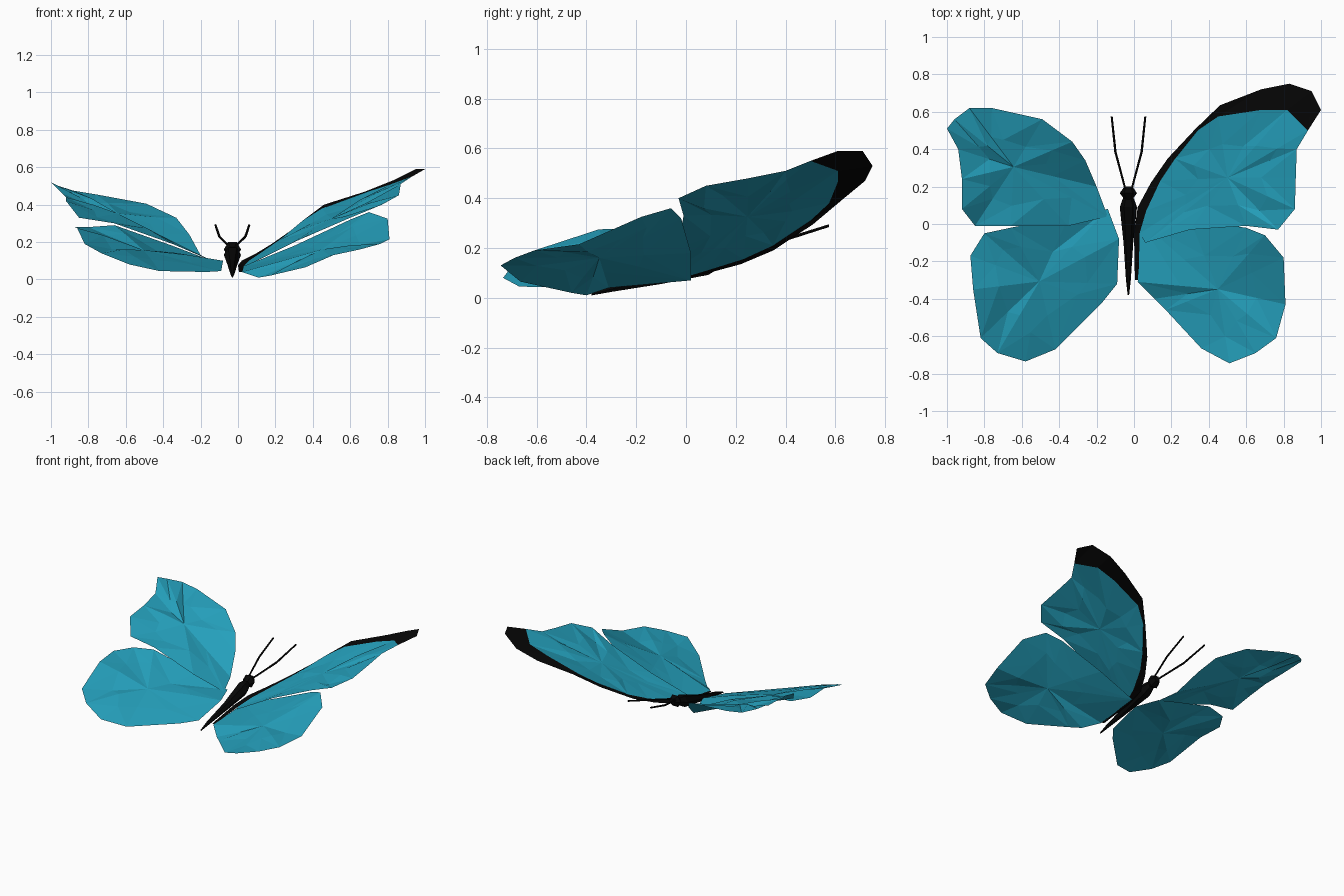
import bpy, bmesh, math, random
from mathutils import Vector

random.seed(4)
cube = bpy.data.objects.get("Cube")
if cube:
    bpy.data.objects.remove(cube, do_unlink=True)


def material(name, rgb):
    m = bpy.data.materials.new(name)
    m.use_nodes = True
    m.diffuse_color = (*rgb, 1)
    m.node_tree.nodes["Principled BSDF"].inputs["Base Color"].default_value = (*rgb, 1)
    return m


TEAL = material("teal", (0.018, 0.35, 0.5))
BLACK = material("black", (0.002, 0.002, 0.002))


def finish(name, bm, mat):
    mesh = bpy.data.meshes.new(name)
    bm.to_mesh(mesh)
    bm.free()
    mesh.materials.append(mat)
    obj = bpy.data.objects.new(name, mesh)
    bpy.context.collection.objects.link(obj)
    return obj


def face_up(bm):
    bm.normal_update()
    for f in bm.faces:
        if f.normal.z < 0:
            f.normal_flip()


def wing(name, outline):
    """Crumpled low-poly sheet: outline, a jittered inner ring and a centre."""
    bm = bmesh.new()
    pts = [Vector(p) for p in outline]
    mid = sum(pts, Vector()) / len(pts)
    outer = [bm.verts.new(p) for p in pts]
    inner = []
    for p in pts:
        q = mid.lerp(p, random.uniform(0.42, 0.66))
        q.z += random.uniform(-0.016, 0.016)
        inner.append(bm.verts.new(q))
    hub = bm.verts.new(mid)
    n = len(pts)
    for i in range(n):
        j = (i + 1) % n
        a, b, c, d = outer[i], outer[j], inner[j], inner[i]
        if random.random() < 0.5:
            tris = (a, b, c), (a, c, d)
        else:
            tris = (a, b, d), (b, c, d)
        for t in tris:
            bm.faces.new(t)
        bm.faces.new((d, c, hub))
    face_up(bm)
    return finish(name, bm, TEAL)


def strip(name, side_a, side_b, mat):
    """Ribbon between two edges with the same number of points."""
    bm = bmesh.new()
    a = [bm.verts.new(p) for p in side_a]
    b = [bm.verts.new(p) for p in side_b]
    for i in range(len(a) - 1):
        bm.faces.new((a[i], a[i + 1], b[i + 1]))
        bm.faces.new((a[i], b[i + 1], b[i]))
    face_up(bm)
    return finish(name, bm, mat)


def tube(name, rings, sides):
    """Loft of circles (x, y, z, radius) facing along y, capped at both ends."""
    bm = bmesh.new()
    loops = []
    for x, y, z, r in rings:
        turn = [2 * math.pi * k / sides for k in range(sides)]
        loops.append([bm.verts.new((x + r * math.cos(t), y, z + r * math.sin(t))) for t in turn])
    for a, b in zip(loops, loops[1:]):
        for k in range(sides):
            m = (k + 1) % sides
            bm.faces.new((a[k], a[m], b[m], b[k]))
    bm.faces.new(loops[0])
    bm.faces.new(loops[-1])
    bmesh.ops.recalc_face_normals(bm, faces=bm.faces[:])
    return finish(name, bm, BLACK)


# Left fore wing with its dark leading margin
margin_inner = [(.025, -.3, .04), (.03, -.05, .07), (.065, .07, .105), (.14, .23, .155),
                (.22, .35, .21), (.34, .5, .31), (.45, .575, .38), (.68, .61, .465),
                (.82, .61, .51), (.93, .5, .55)]
margin_outer = [(.005, -.3, .04), (0, -.05, .075), (.02, .09, .1), (.09, .22, .135),
                (.18, .35, .19), (.33, .51, .295), (.46, .635, .4), (.68, .72, .47),
                (.83, .75, .53), (.95, .71, .59)]
strip("left_wing_margin", margin_inner, margin_outer, BLACK)
strip("left_wing_tip", [margin_inner[-1], margin_inner[-1]],
      [margin_outer[-1], (1, .61, .59)], BLACK)
wing("left_fore_wing", margin_inner[1:] + [
    (.87, .4, .51), (.865, .25, .48), (.86, .08, .45), (.77, -.03, .4),
    (.6, -.01, .33), (.3, -.03, .2), (.06, -.1, .08)])

# Left hind wing
wing("left_hind_wing", [
    (.03, .02, .07), (.3, .02, .18), (.6, -.02, .32), (.7, -.06, .36), (.8, -.18, .325),
    (.81, -.43, .215), (.76, -.61, .19), (.65, -.69, .16), (.51, -.745, .13),
    (.36, -.665, .065), (.17, -.46, .02), (.11, -.4, .01), (.02, -.31, .04)])

# Right fore wing
wing("right_fore_wing", [
    (-.14, .04, .1), (-.2, .2, .13), (-.26, .34, .24), (-.33, .44, .33), (-.49, .56, .405),
    (-.76, .62, .455), (-.88, .62, .475), (-.96, .56, .5), (-1, .51, .52), (-.94, .4, .46),
    (-.92, .24, .44), (-.92, .08, .42), (-.85, -.01, .33), (-.66, -.01, .3), (-.35, -.01, .19)])

# Right hind wing
wing("right_hind_wing", [
    (-.14, .08, .1), (-.35, .04, .18), (-.66, -.02, .29), (-.8, -.05, .28), (-.875, -.17, .28),
    (-.86, -.35, .275), (-.82, -.61, .19), (-.73, -.69, .14), (-.58, -.735, .08),
    (-.42, -.67, .045), (-.17, -.42, .04), (-.09, -.32, .045), (-.08, -.08, .1)])

# Body, head and antennae, set along one axis
AXIS = -.03
tube("body", [(AXIS, -.38, .013, .004), (AXIS, -.3, .035, .013), (AXIS, -.1, .078, .026),
              (AXIS, .09, .132, .046), (AXIS, .13, .145, .032), (AXIS, .155, .15, .018)], 6)
tube("head", [(AXIS, .13, .153, .02), (AXIS, .165, .16, .046), (AXIS, .2, .168, .022)], 6)
for name, s in (("left_antenna", 1), ("right_antenna", -1)):
    tube(name, [(AXIS + s * .015, .18, .175, .006), (AXIS + s * .07, .385, .23, .007),
                (AXIS + s * .09, .575, .29, .006)], 5)
